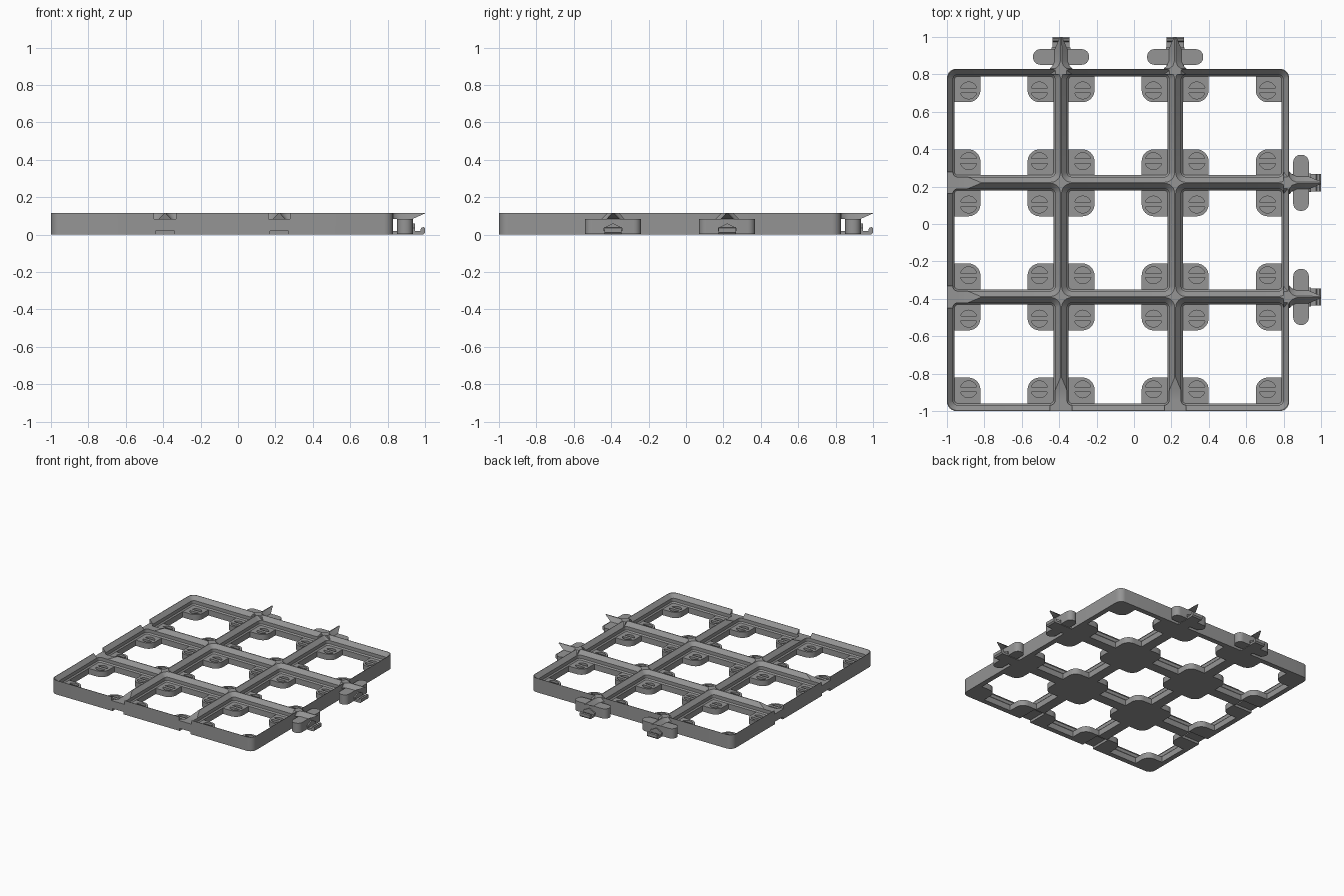
import bpy, bmesh, math

if "Cube" in bpy.data.objects:
    bpy.data.objects.remove(bpy.data.objects["Cube"])

P = 0.61                                  # cell pitch
LO, HI, TOP = -1.0, 0.83, 0.115           # frame extent and height
CELLS = [LO + P * (i + 0.5) for i in range(3)]
SEAMS = [LO + P, LO + 2 * P]
LEDGE = 0.084                             # level where the upper chamfer starts
PAD_TOP = 0.047

grey = bpy.data.materials.new("mid grey")
grey.diffuse_color = (0.30, 0.30, 0.30, 1)
grey.use_nodes = True
grey.node_tree.nodes["Principled BSDF"].inputs["Base Color"].default_value = grey.diffuse_color


def rounded(cx, cy, hx, hy, r, z, n=6):
    pts = []
    for k, (sx, sy) in enumerate([(1, 1), (-1, 1), (-1, -1), (1, -1)]):
        for i in range(n + 1):
            a = math.pi / 2 * (k + i / n)
            pts.append((cx + sx * (hx - r) + r * math.cos(a),
                        cy + sy * (hy - r) + r * math.sin(a), z))
    return pts


def loft(bm, rings):
    vs = [[bm.verts.new(p) for p in ring] for ring in rings]
    n = len(vs[0])
    for a, b in zip(vs, vs[1:]):
        for i in range(n):
            j = (i + 1) % n
            bm.faces.new((a[i], a[j], b[j], b[i]))
    bm.faces.new(vs[0][::-1])
    bm.faces.new(vs[-1])


def make(name, bm):
    bmesh.ops.recalc_face_normals(bm, faces=bm.faces[:])
    me = bpy.data.meshes.new(name)
    bm.to_mesh(me)
    bm.free()
    me.materials.append(grey)
    ob = bpy.data.objects.new(name, me)
    bpy.context.collection.objects.link(ob)
    return ob


def cut(ob, cutters):
    for c in cutters:
        c.hide_render = True
        m = ob.modifiers.new("cut", 'BOOLEAN')
        m.operation, m.solver, m.object = 'DIFFERENCE', 'EXACT', c
    dg = bpy.context.evaluated_depsgraph_get()
    me = bpy.data.meshes.new_from_object(ob.evaluated_get(dg))
    ob.modifiers.clear()
    ob.data = me


def swap(pts, on):
    return [(p[1], p[0], p[2]) for p in pts] if on else pts


def across(profile, half, c, flip):
    """Extrude a (u, z) profile sideways about the seam c; flip swaps x and y."""
    return [swap([(u, c + s * half, z) for u, z in profile], flip) for s in (-1, 1)]


# Outer slab of the frame
bm = bmesh.new()
mid, half = (LO + HI) / 2, (HI - LO) / 2
loft(bm, [rounded(mid, mid, half, half, 0.05, z) for z in (0, TOP)])
frame = make("grid_frame", bm)

# Stepped cell openings
bm = bmesh.new()
for x in CELLS:
    for y in CELLS:
        loft(bm, [rounded(x, y, h, h, r, z) for z, h, r in (
            (-0.02, 0.264, 0.016), (PAD_TOP, 0.264, 0.016), (0.057, 0.273, 0.025),
            (LEDGE, 0.273, 0.025), (TOP, 0.302, 0.052), (0.14, 0.302, 0.052))])
cells = make("cell_cutter", bm)

# Sockets in the front and left edges: ramped top notch and hooked groove below
bm = bmesh.new()
bm2 = bmesh.new()
for flip in (False, True):
    for c in SEAMS:
        loft(bm, across([(-1.05, LEDGE), (-0.89, LEDGE), (-0.805, 0.122),
                         (-0.805, 0.14), (-1.05, 0.14)], 0.058, c, flip))
        loft(bm2, across([(-1.05, -0.02), (-0.83, -0.02), (-0.83, 0.04), (-0.86, 0.04),
                          (-0.86, 0.02), (-1.05, 0.02)], 0.05, c, flip))
notches = make("notch_cutter", bm)
grooves = make("groove_cutter", bm2)
cut(frame, [cells, notches, grooves])

# Corner pads with split round pockets
bm = bmesh.new()
bm2 = bmesh.new()
for x in CELLS:
    for y in CELLS:
        for sx in (-1, 1):
            for sy in (-1, 1):
                a, b, r = 0.126, 0.27, 0.065
                plan = [(b, a), (b, b), (a, b)]
                plan += [(a + r - r * math.cos(t), a + r - r * math.sin(t))
                         for t in [math.pi / 2 * i / 8 for i in range(9)]]
                loft(bm, [[(x + sx * u, y + sy * v, z) for u, v in plan]
                          for z in (0, PAD_TOP)])
                px, py = x + sx * 0.189, y + sy * 0.189
                for s in (-1, 1):
                    t0 = math.asin(0.013 / 0.045)
                    arc = [t0 + (math.pi - 2 * t0) * i / 12 for i in range(13)]
                    loft(bm2, [[(px + 0.045 * math.cos(t), py + s * 0.045 * math.sin(t), z)
                                for t in arc] for z in (0.014, 0.07)])
pads = make("corner_pads", bm)
pockets = make("pocket_cutter", bm2)
cut(pads, [pockets, grooves])

for c in (cells, notches, grooves, pockets):
    bpy.data.objects.remove(c)

# Connector clips on the right and back edges
for flip, side in ((False, "right"), (True, "back")):
    for i, c in enumerate(SEAMS):
        bm = bmesh.new()
        # oval spring block
        loft(bm, [swap(rounded(0.893, c, 0.042, 0.15, 0.04, z), flip)
                  for z in (0.004, LEDGE)])
        # lower arm with upturned hook
        loft(bm, across([(0.82, 0), (0.99, 0), (1.0, 0.01), (1.0, 0.035), (0.992, 0.04),
                         (0.978, 0.035), (0.974, 0.018), (0.82, 0.018)], 0.046, c, flip))
        # catch ridge on the block face
        loft(bm, [swap([(u, c - 0.05, 0.018), (u, c + 0.05, 0.018), (u, c + 0.05, 0.035),
                        (u, c, 0.06), (u, c - 0.05, 0.035)], flip) for u in (0.92, 0.945)])
        # ridged upper arm, flared at the root and running to a point
        loft(bm, [swap([(u, c - w, zb), (u, c + w, zb), (u, c + t, TOP), (u, c - t, TOP)], flip)
                  for u, w, t, zb in ((0.80, 0.06, 0.03, LEDGE), (0.832, 0.06, 0.03, LEDGE),
                                      (0.845, 0.045, 0.013, LEDGE), (0.87, 0.034, 0.004, LEDGE),
                                      (0.935, 0.034, 0.004, LEDGE), (1.0, 0.006, 0.003, 0.113))])
        make(f"{side}_clip_{i + 1}", bm)

# Smooth the rounded corners, keep the edges crisp
for ob in bpy.context.scene.objects:
    ob.select_set(True)
    bpy.context.view_layer.objects.active = ob
bpy.ops.object.shade_smooth_by_angle(angle=math.radians(30))
